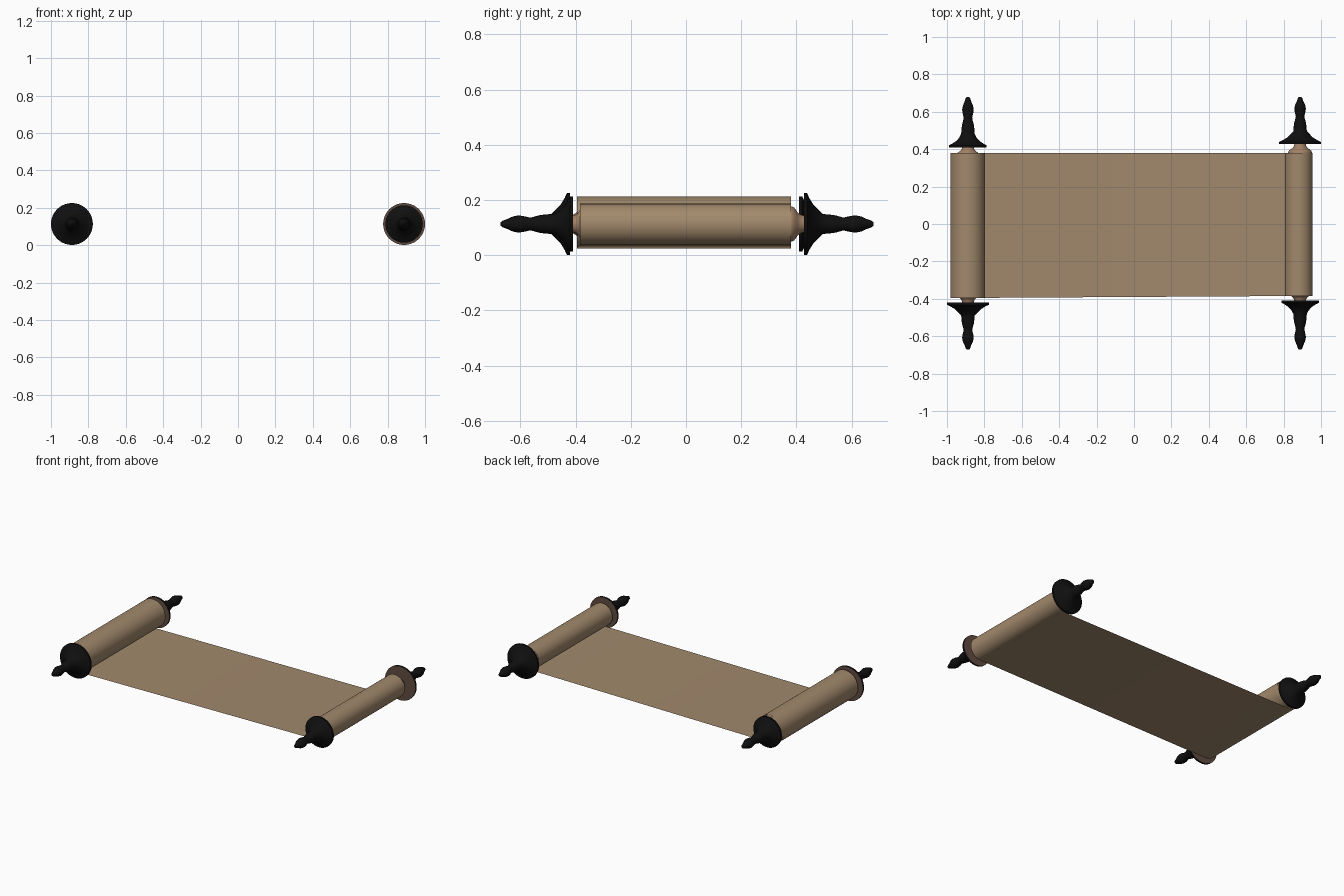
import bpy, bmesh, math

cube = bpy.data.objects.get("Cube")
if cube:
    bpy.data.objects.remove(cube, do_unlink=True)


def material(name, rgb, rough=0.8):
    m = bpy.data.materials.new(name)
    m.use_nodes = True
    m.diffuse_color = (*rgb, 1)
    bsdf = m.node_tree.nodes["Principled BSDF"]
    bsdf.inputs["Base Color"].default_value = (*rgb, 1)
    bsdf.inputs["Roughness"].default_value = rough
    return m


PARCHMENT = material("parchment", (0.36, 0.25, 0.15))
WOOD = material("rod wood", (0.36, 0.22, 0.13))
BROWN = material("dark brown wood", (0.115, 0.07, 0.05))
BLACK = material("black lacquer", (0.005, 0.005, 0.005))


def finish(name, bm, mats, angle=50):
    mesh = bpy.data.meshes.new(name)
    bm.to_mesh(mesh)
    bm.free()
    for m in mats:
        mesh.materials.append(m)
    obj = bpy.data.objects.new(name, mesh)
    bpy.context.collection.objects.link(obj)
    bpy.ops.object.select_all(action="DESELECT")
    obj.select_set(True)
    bpy.context.view_layer.objects.active = obj
    bpy.ops.object.shade_smooth_by_angle(angle=math.radians(angle))
    return obj


def lathe(name, profile, cx, cz, mats, sides=40):
    """Turn (radius, y) points around an axis along y."""
    bm = bmesh.new()
    rings = []
    for r, y in profile:
        turns = [2 * math.pi * i / sides for i in range(sides)]
        rings.append([bm.verts.new((cx + r * math.cos(a), y, cz + r * math.sin(a)))
                      for a in turns])
    for a, b in zip(rings, rings[1:]):
        for i in range(sides):
            j = (i + 1) % sides
            bm.faces.new((a[i], a[j], b[j], b[i]))
    bm.faces.new(rings[0])
    bm.faces.new(rings[-1])
    bmesh.ops.recalc_face_normals(bm, faces=bm.faces)
    # The flat side of a flange, facing the roll, shows bare brown wood
    if len(mats) > 1:
        for f in bm.faces:
            c = f.calc_center_median()
            if f.normal.y * c.y < 0 and abs(f.normal.y) > 0.99:
                f.material_index = 1
    return finish(name, bm, mats)


# Handle silhouette: radius (share of flange) near the disc, then along to the tip
FLANGE = [(0.25, -0.008), (1, -0.008), (1, 0.004), (0.84, 0.012), (0.62, 0.027),
          (0.46, 0.045)]
GRIP = [(0.036, 0.25), (0.034, 0.36), (0.031, 0.44), (0.024, 0.54), (0.023, 0.58),
        (0.029, 0.68), (0.031, 0.74), (0.027, 0.82), (0.018, 0.9), (0.012, 0.97),
        (0.006, 1)]


def handle(name, cx, cz, disc_y, tip_y, radius):
    s = math.copysign(1, tip_y)
    prof = [(radius * r, disc_y + s * y) for r, y in FLANGE]
    prof += [(r, disc_y + (tip_y - disc_y) * t) for r, t in GRIP]
    lathe(name, prof, cx, cz, [BLACK, BROWN])


def rod(name, cx, cz, front, back):
    neck = [(0.03, 0), (0.033, 0.015), (0.04, 0.026), (0.06, 0.04), (0.064, 0.05)]
    prof = [(r, front + d) for r, d in neck]
    prof += [(r, back - d) for r, d in reversed(neck)]
    lathe(name, prof, cx, cz, [WOOD])


AXIS_X, AXIS_Z = 0.888, 0.113
rod("left_rod", AXIS_X, AXIS_Z, -0.417, 0.432)
handle("left_front_handle", AXIS_X, AXIS_Z, -0.417, -0.672, 0.1)
handle("left_back_handle", AXIS_X, AXIS_Z, 0.435, 0.68, 0.112)
rod("right_rod", -AXIS_X, AXIS_Z, -0.425, 0.417)
handle("right_front_handle", -AXIS_X, AXIS_Z, -0.428, -0.672, 0.112)
handle("right_back_handle", -AXIS_X, AXIS_Z, 0.417, 0.68, 0.1)


def spiral(cx, cz, r0, r1, turns, side, steps=48):
    """Points winding inward from the bottom of a roll."""
    pts = []
    for i in range(turns * steps + 1):
        t = i / (turns * steps)
        a = -math.pi / 2 + side * 2 * math.pi * turns * t
        r = r0 + (r1 - r0) * t
        pts.append((cx + r * math.cos(a), cz + r * math.sin(a)))
    return pts


# One strip of parchment, rolled up at both ends
path = spiral(-0.888, 0.12, 0.095, 0.066, 6, -1)[::-1]
path += spiral(0.88, 0.113, 0.075, 0.066, 3, 1)
bm = bmesh.new()
edges = []
for x, z in path:
    front = -0.39 + 0.006 * x
    edges.append((bm.verts.new((x, front, z)), bm.verts.new((x, 0.38, z))))
for (a, b), (c, d) in zip(edges, edges[1:]):
    bm.faces.new((a, c, d, b))
finish("parchment_sheet", bm, [PARCHMENT])
